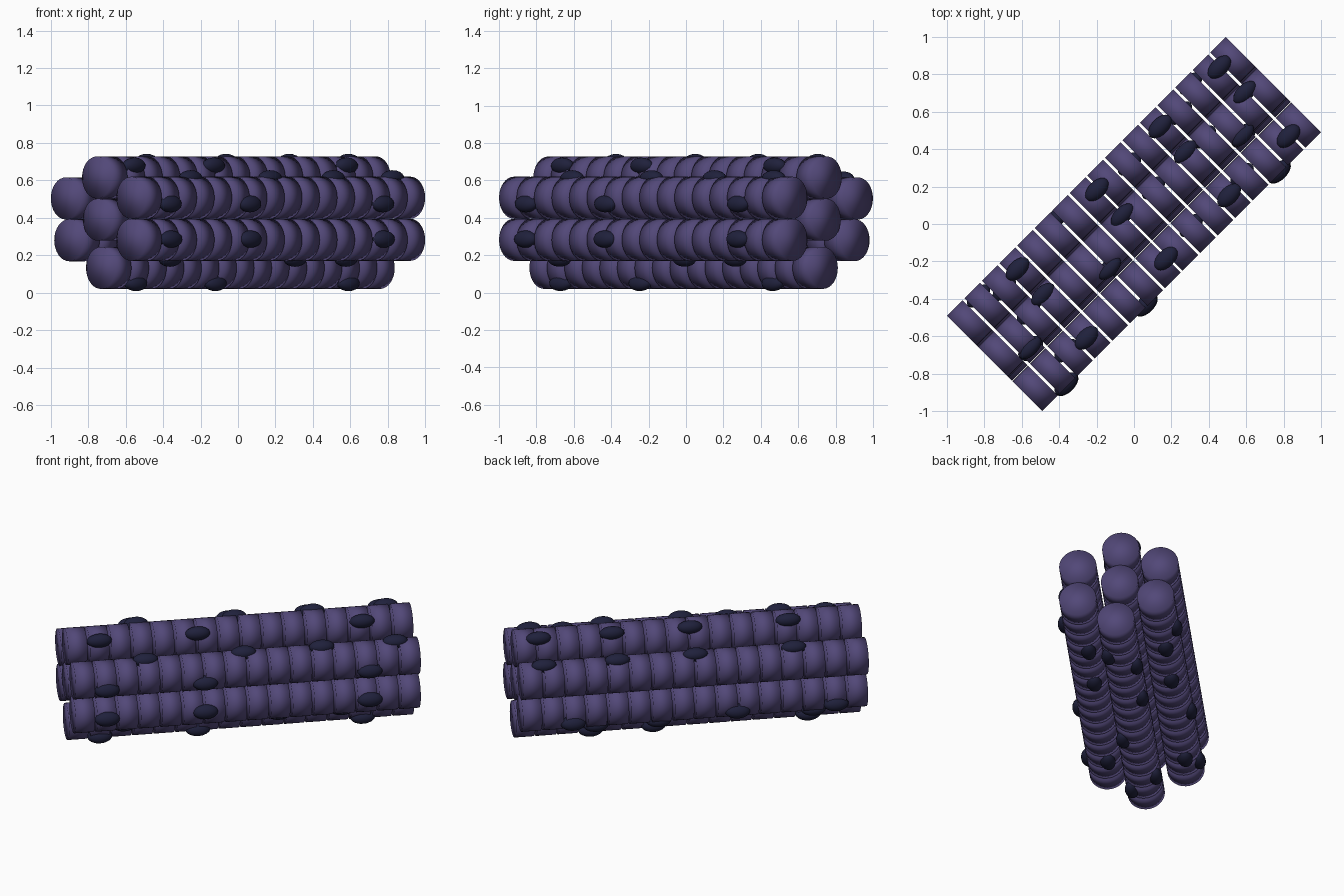
import bpy, math
from mathutils import Matrix, Vector

if "Cube" in bpy.data.objects:
    bpy.data.objects.remove(bpy.data.objects["Cube"])

# Bundle frame: local x runs along the filaments, y across, z up
FRAME = Matrix.Rotation(math.radians(45), 4, 'Z')
LENGTH, COUNT, RADIUS, GAP = 2.107, 16, 0.1125, 0.014


def material(name, rgb):
    mat = bpy.data.materials.new(name)
    mat.diffuse_color = (*rgb, 1)
    mat.use_nodes = True
    mat.node_tree.nodes["Principled BSDF"].inputs["Base Color"].default_value = mat.diffuse_color
    return mat


purple = material("purple", (0.085, 0.065, 0.19))
navy = material("navy", (0.014, 0.015, 0.045))


def join(objs, name, mat):
    bpy.ops.object.select_all(action='DESELECT')
    for o in objs:
        o.select_set(True)
    bpy.context.view_layer.objects.active = objs[0]
    bpy.ops.object.join()
    ob = bpy.context.object
    ob.name = name
    bpy.ops.object.transform_apply(location=True, rotation=True, scale=True)
    bpy.ops.object.shade_smooth()
    ob.data.materials.append(mat)


def filament(name, across, z):
    """A row of short discs, softly shaded over their flat ends."""
    pitch = LENGTH / COUNT
    # stretch so that the outer ends land exactly on the full length
    depth = pitch - GAP
    step = (LENGTH - depth) / (COUNT - 1)
    objs = []
    for i in range(COUNT):
        a = -LENGTH / 2 + depth / 2 + i * step
        bpy.ops.mesh.primitive_cylinder_add(vertices=32, radius=RADIUS, depth=depth)
        ob = bpy.context.object
        ob.matrix_world = (FRAME @ Matrix.Translation((a, -across, z))
                           @ Matrix.Rotation(math.pi / 2, 4, 'Y'))
        objs.append(ob)
    join(objs, name, purple)


def granules(name, across, z, rows):
    """Oval granules half sunk in a filament, in rows at given angles."""
    objs = []
    for angle, spots in rows:
        t = math.radians(angle)
        u, h = across + 0.105 * math.cos(t), z + 0.105 * math.sin(t)
        for a in spots:
            bpy.ops.mesh.primitive_uv_sphere_add(segments=20, ring_count=12, radius=1)
            ob = bpy.context.object
            ob.matrix_world = (FRAME @ Matrix.Translation((a, -u, h))
                               @ Matrix.Rotation(t, 4, Vector((1, 0, 0)))
                               @ Matrix.Diagonal((0.077, 0.042, 0.046, 1)))
            objs.append(ob)
    join(objs, name, navy)


# Positions of granules along a filament
A = (-0.61, -0.01, 0.467, 0.915)
B = (-0.86, -0.26, 0.745)
C = (-0.735, 0.21, 0.594)

# name: across, height, granule rows (angle, positions)
PARTS = {
    "top": (-0.012, 0.615, [(128, A), (36, B)]),
    "upper_right": (0.2475, 0.507, [(88, A), (-18, B)]),
    "lower_right": (0.2475, 0.282, [(2, B), (-104, C)]),
    "bottom": (0.018, 0.132, [(-50, B), (-140, C)]),
    "lower_left": (-0.222, 0.28, [(207, B), (258, C)]),
    "upper_left": (-0.2475, 0.503, [(102, A)]),
    "centre": (-0.005, 0.39, []),
}
for key, (u, z, rows) in PARTS.items():
    filament(key + "_filament", u, z)
    if rows:
        granules(key + "_granules", u, z, rows)
